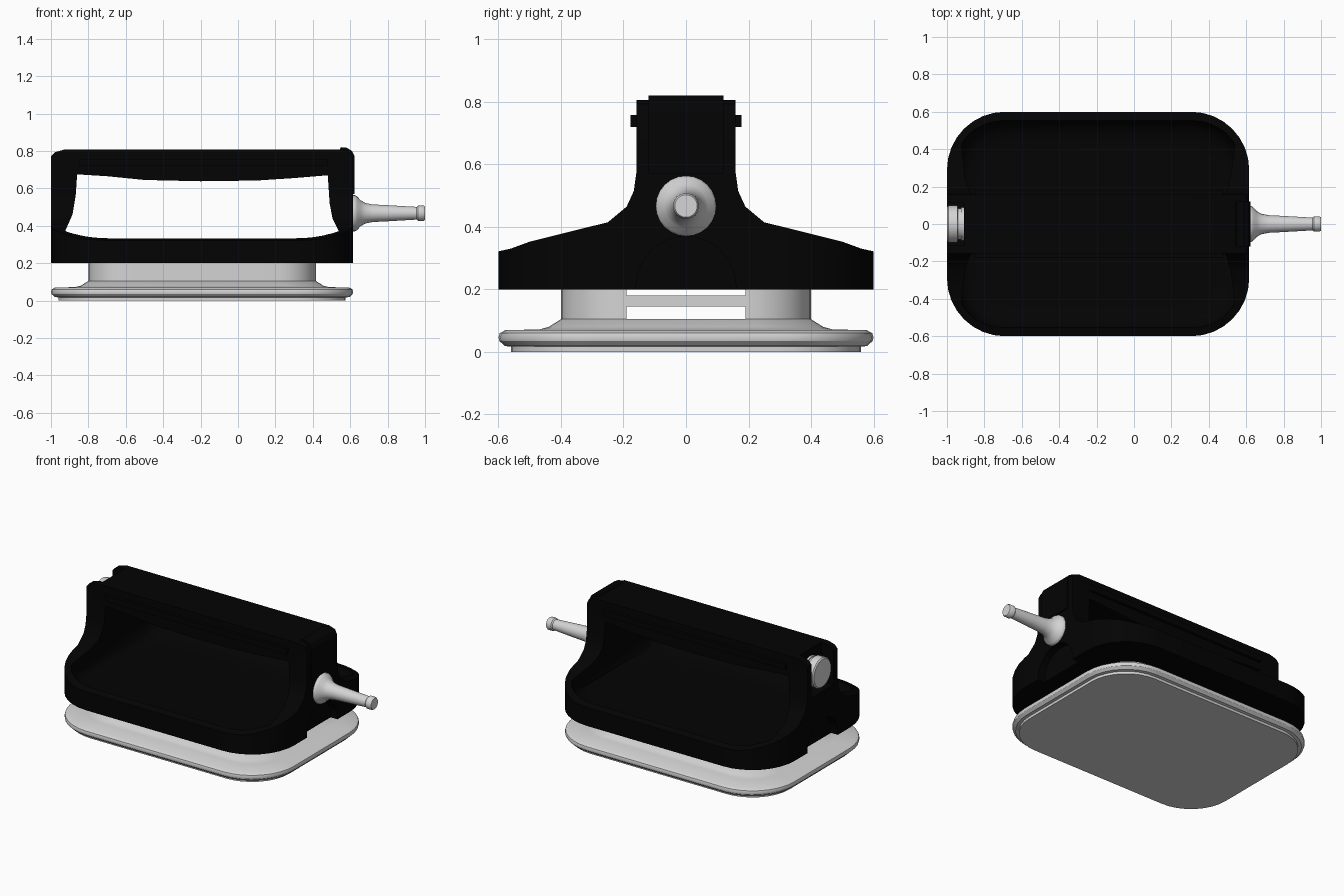
import bpy, bmesh, math

if "Cube" in bpy.data.objects:
    bpy.data.objects.remove(bpy.data.objects["Cube"])

CX = -0.192  # centre of the housing along x


def material(name, value):
    m = bpy.data.materials.new(name)
    m.use_nodes = True
    colour = (value, value, value, 1)
    m.diffuse_color = colour
    m.node_tree.nodes["Principled BSDF"].inputs["Base Color"].default_value = colour
    return m


BLACK = material("black plastic", 0.001)
LIGHT = material("light grey", 0.66)


def loft(name, rings, mat):
    """Join rings of equal length into a closed solid."""
    bm = bmesh.new()
    loops = [[bm.verts.new(p) for p in ring] for ring in rings]
    n = len(loops[0])
    for a, b in zip(loops, loops[1:]):
        for i in range(n):
            bm.faces.new((a[i], a[(i + 1) % n], b[(i + 1) % n], b[i]))
    bm.faces.new(loops[0])
    bm.faces.new(loops[-1])
    bmesh.ops.recalc_face_normals(bm, faces=bm.faces)
    me = bpy.data.meshes.new(name)
    bm.to_mesh(me)
    bm.free()
    me.materials.append(mat)
    ob = bpy.data.objects.new(name, me)
    bpy.context.collection.objects.link(ob)
    return ob


def prism(name, points, axis, lo, hi, mat=BLACK):
    """Extrude a 2D outline along the given axis."""
    place = {"x": lambda p, d: (d, p[0], p[1]),
             "y": lambda p, d: (p[0], d, p[1]),
             "z": lambda p, d: (p[0], p[1], d)}[axis]
    return loft(name, [[place(p, d) for p in points] for d in (lo, hi)], mat)


def box(name, x, y, z, mat=BLACK):
    return prism(name, [(x[0], y[0]), (x[1], y[0]), (x[1], y[1]), (x[0], y[1])], "z", *z, mat)


def rounded(inset, radius, steps=8):
    """Rounded rectangle in plan, inset from the housing outline."""
    hx, hy = 0.808 - inset, 0.6 - inset
    pts = []
    for q, (sx, sy) in enumerate(((1, 1), (-1, 1), (-1, -1), (1, -1))):
        for k in range(steps + 1):
            a = (q + k / steps) * math.pi / 2
            pts.append((CX + sx * (hx - radius) + radius * math.cos(a),
                        sy * (hy - radius) + radius * math.sin(a)))
    return pts


def stack(name, levels, mat):
    """Stack of rounded plan outlines given as (inset, z)."""
    return loft(name, [[(x, y, z) for x, y in rounded(i, max(.31 - i, .2))]
                       for i, z in levels], mat)


def revolve(name, profile, z, sides=24):
    """Turned part around the x axis from (x, radius) pairs."""
    turn = [2 * math.pi * i / sides for i in range(sides)]
    return loft(name, [[(x, r * math.cos(a), z + r * math.sin(a)) for a in turn]
                       for x, r in profile], LIGHT)


def combine(target, tool, operation):
    """Apply a boolean and discard the tool."""
    mod = target.modifiers.new("cut", "BOOLEAN")
    mod.operation, mod.object, mod.solver = operation, tool, "EXACT"
    deps = bpy.context.evaluated_depsgraph_get()
    mesh = bpy.data.meshes.new_from_object(target.evaluated_get(deps))
    target.modifiers.clear()
    target.data = mesh
    bpy.data.objects.remove(tool)


def smooth(ob, angle=32):
    bpy.ops.object.select_all(action="DESELECT")
    ob.select_set(True)
    bpy.context.view_layer.objects.active = ob
    bpy.ops.object.shade_smooth_by_angle(angle=math.radians(angle))


# Housing: front outline, flared side profile and rounded plan intersected
front = [(-1, .2), (.616, .2), (.616, .76), (.6, .793), (.56, .807),
         (-.93, .807), (-.98, .793), (-1, .77)]
housing = prism("housing", front, "y", -.7, .7)
half = [(.6, .2), (.6, .322), (.56, .331), (.5, .353), (.36, .388), (.25, .415), (.19, .465),
        (.167, .515), (.158, .58), (.158, .85)]
side = half + [(-y, z) for y, z in reversed(half)]
combine(housing, prism("side_tool", side, "x", -1.2, 1), "INTERSECT")
combine(housing, stack("plan_tool", ((0, 0), (0, 1)), BLACK), "INTERSECT")

# Hand opening, with a dished floor inside a narrow rim
opening = [(-.925, .21), (.54, .21), (.54, .37), (.505, .44), (.49, .52),
           (.48, .67), (.3, .655), (.1, .642), (-.2, .638), (-.5, .645), (-.7, .665),
           (-.86, .675), (-.868, .56), (-.885, .46), (-.925, .37)]
hole = prism("hole_tool", opening, "y", -.8, .8)
combine(hole, stack("dish_tool", ((.17, .245), (.11, .255), (.075, .28), (.05, .32), (.04, .35),
                                  (.04, 1)), BLACK), "INTERSECT")
combine(housing, hole, "DIFFERENCE")

# Slot for the rear knob
combine(housing, box("slot_tool", (-1.1, -.91), (-.115, .115), (.55, 1)), "DIFFERENCE")

# Arched recess low in each end
arch = [(.16 * math.cos(t * math.pi / 16), .21 + .16 * math.sin(t * math.pi / 16))
        for t in range(17)] + [(-.16, .1), (.16, .1)]
for lo, hi in ((-1.1, -.95), (.566, .7)):
    combine(housing, prism("arch_tool", arch, "x", lo, hi), "DIFFERENCE")
smooth(housing, 38)

# Grip ribs on both sides of the handle
for name, s in (("left_grip_rib", 1), ("right_grip_rib", -1)):
    box(name, (-.85, .48), sorted((s * .15, s * .178)), (.72, .758))

# Switch plate wrapped over the cord end of the handle
plate = [(.54, .8), (.55, .82), (.58, .818), (.61, .8), (.624, .77), (.624, .57),
         (.6, .57), (.6, .78)]
prism("switch_plate", plate, "y", -.12, .12)

# Sanding pad with rounded edge
pad = stack("sanding_pad", ((.04, 0), (.04, .017), (.02, .019), (.003, .035), (0, .047),
                            (.004, .06), (.022, .07), (.13, .072), (.16, .08), (.2, .105)), LIGHT)
smooth(pad)

# Collar between pad and housing, with slots through its ends
collar = stack("collar", ((.2, .1), (.2, .205)), LIGHT)
for z in ((.106, .146), (.18, .3)):
    combine(collar, box("window_tool", (-1.2, 1), (-.19, .19), z, LIGHT), "DIFFERENCE")
smooth(collar)

# Cord sleeve
sleeve = revolve("cord_sleeve", [(.6, .097), (.625, .097), (.637, .09), (.655, .07), (.68, .055),
                                 (.72, .047), (.8, .043), (.955, .034), (.962, .041),
                                 (.992, .041), (1, .036)], .467)
smooth(sleeve)

# Rear knob
knob = revolve("rear_knob", [(-1, .09), (-.993, .098), (-.945, .098), (-.94, .084),
                             (-.925, .084), (-.924, .09), (-.9, .09)], .67)
smooth(knob)
